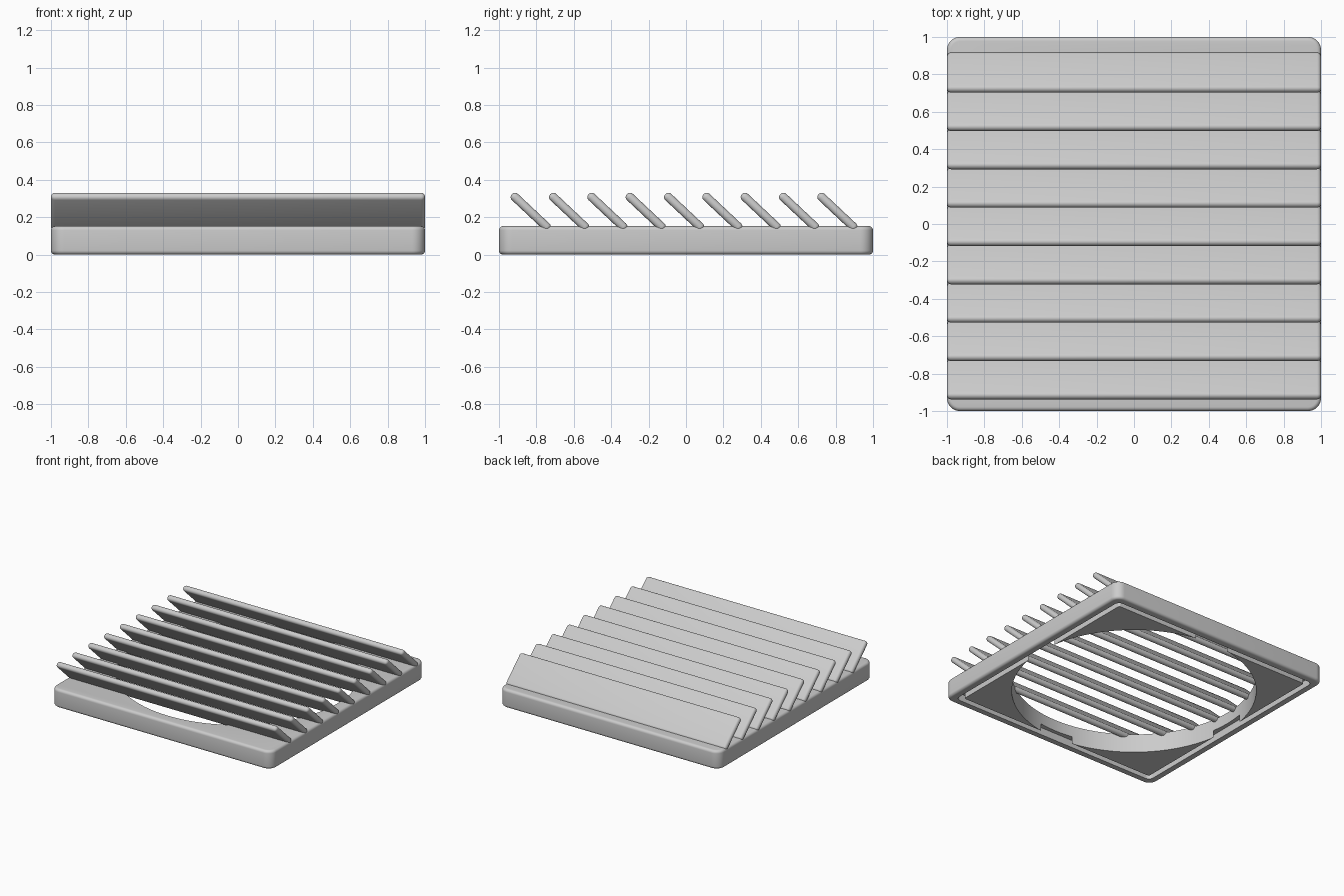
import bpy, bmesh, math
from mathutils import Matrix, Vector

cube = bpy.data.objects.get("Cube")
if cube:
    bpy.data.objects.remove(cube, do_unlink=True)

# Single light grey plastic
grey = bpy.data.materials.new("light_grey")
grey.use_nodes = True
grey.diffuse_color = (0.6, 0.6, 0.6, 1)
grey.node_tree.nodes["Principled BSDF"].inputs["Base Color"].default_value = (0.6, 0.6, 0.6, 1)


def to_object(name, bm):
    bmesh.ops.recalc_face_normals(bm, faces=bm.faces)
    mesh = bpy.data.meshes.new(name)
    bm.to_mesh(mesh)
    bm.free()
    mesh.materials.append(grey)
    obj = bpy.data.objects.new(name, mesh)
    bpy.context.collection.objects.link(obj)
    return obj


def rounded_block(name, half, z0, z1, corner, fillet=0):
    """Square block with rounded upright corners and optional edge fillets."""
    bm = bmesh.new()
    size = Matrix.Diagonal((2 * half, 2 * half, z1 - z0, 1))
    bmesh.ops.create_cube(bm, size=1, matrix=Matrix.Translation((0, 0, (z0 + z1) / 2)) @ size)
    uprights = [e for e in bm.edges if abs(e.verts[0].co.z - e.verts[1].co.z) > 1e-4]
    bmesh.ops.bevel(bm, geom=uprights, offset=corner, segments=8, profile=0.5, affect='EDGES')
    if fillet:
        rims = [e for e in bm.edges if abs(e.verts[0].co.z - e.verts[1].co.z) < 1e-4]
        bmesh.ops.bevel(bm, geom=rims, offset=fillet, segments=5, profile=0.5, affect='EDGES')
    return to_object(name, bm)


def cut(target, cutter):
    """Subtract the cutter from the target and discard it."""
    mod = target.modifiers.new("cut", 'BOOLEAN')
    mod.operation = 'DIFFERENCE'
    mod.solver = 'EXACT'
    mod.object = cutter
    bpy.context.view_layer.objects.active = target
    bpy.ops.object.modifier_apply(modifier=mod.name)
    bpy.data.objects.remove(cutter, do_unlink=True)


def smooth(obj):
    bpy.ops.object.select_all(action='DESELECT')
    obj.select_set(True)
    bpy.context.view_layer.objects.active = obj
    bpy.ops.object.shade_smooth_by_angle(angle=math.radians(30))


# Base plate with a seal groove underneath and a large round opening
base = rounded_block("base_plate", 1.0, 0, 0.152, 0.07, 0.022)
groove = rounded_block("groove_cutter", 0.94, -0.05, 0.06, 0.04)
cut(groove, rounded_block("groove_core", 0.896, -0.1, 0.1, 0.015))
cut(base, groove)

bm = bmesh.new()
bmesh.ops.create_cone(bm, cap_ends=True, segments=96, radius1=0.909, radius2=0.909, depth=1)
cut(base, to_object("opening_cutter", bm))
smooth(base)

# Tilted louvre slats with rounded edges
SLATS, PITCH, THICK = 9, 0.205, 0.046
top, bottom = Vector((0, -0.914, 0.307)), Vector((0, -0.747, 0.15))
run = bottom - top
tilt = math.atan2(run.z, run.y)
middle = (top + bottom) / 2
for i in range(SLATS):
    bm = bmesh.new()
    bmesh.ops.create_cube(bm, size=1, matrix=Matrix.Diagonal((2, run.length + THICK, THICK, 1)))
    bmesh.ops.bevel(bm, geom=bm.edges[:], offset=0.0215, segments=5, profile=0.5, affect='EDGES')
    place = Matrix.Translation(middle + Vector((0, i * PITCH, 0))) @ Matrix.Rotation(tilt, 4, 'X')
    bmesh.ops.transform(bm, matrix=place, verts=bm.verts)
    smooth(to_object(f"slat_{i + 1}", bm))
